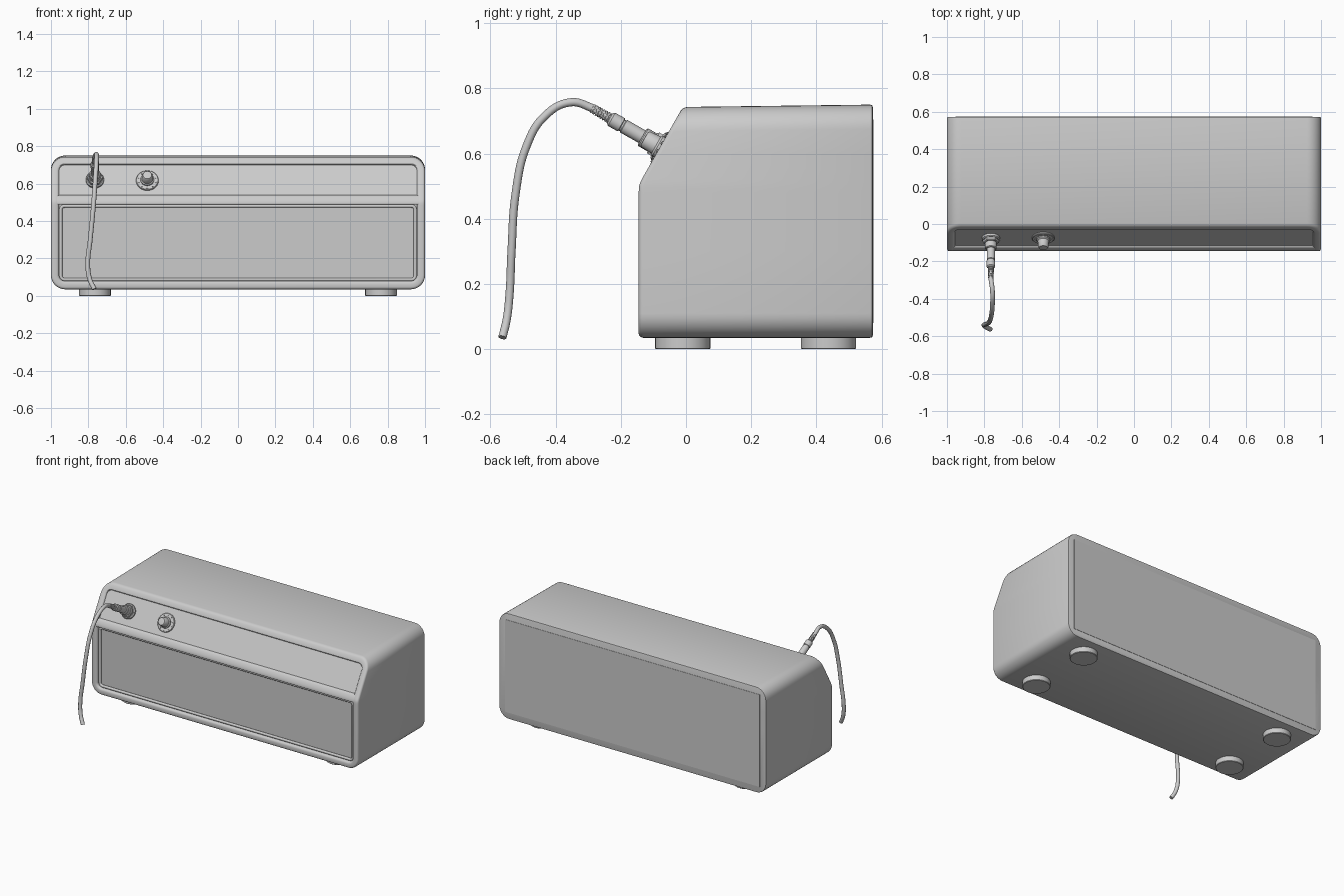
import bpy, bmesh
from math import pi, sin, cos, exp, log
from mathutils import Vector

if "Cube" in bpy.data.objects:
    bpy.data.objects.remove(bpy.data.objects["Cube"])

NORMAL = Vector((0, -0.869, 0.494))          # outward direction of the sloped panel
TILT = NORMAL.to_track_quat('Z', 'Y')


def front_y(z):
    """Front surface: vertical below z=0.505, leaning back above, softly blended."""
    return -0.145 + 0.568 * 0.006 * log(1 + exp((z - 0.505) / 0.006))


def finish(name, bm, loc=(0, 0, 0), tilt=False):
    bmesh.ops.recalc_face_normals(bm, faces=bm.faces)
    me = bpy.data.meshes.new(name)
    bm.to_mesh(me)
    bm.free()
    ob = bpy.data.objects.new(name, me)
    bpy.context.collection.objects.link(ob)
    ob.location = loc
    if tilt:
        ob.rotation_mode = 'QUATERNION'
        ob.rotation_quaternion = TILT
    return ob


def rounded_rect(hw, z0, z1, r, seg=8, zs=()):
    """Counter-clockwise (x, z) outline; zs adds points along the upright sides."""
    pts = []
    for cx, cz, a0 in ((hw - r, z0 + r, -pi / 2), (hw - r, z1 - r, 0),
                       (r - hw, z1 - r, pi / 2), (r - hw, z0 + r, pi)):
        pts += [(cx + r * cos(a0 + pi / 2 * i / seg), cz + r * sin(a0 + pi / 2 * i / seg))
                for i in range(seg + 1)]
        if a0 == -pi / 2:
            pts += [(hw, z) for z in zs]
        elif a0 == pi / 2:
            pts += [(-hw, z) for z in reversed(zs)]
    return pts


def bridge(bm, rings):
    for a, b in zip(rings, rings[1:]):
        n = len(a)
        for i in range(n):
            bm.faces.new((a[i], a[(i + 1) % n], b[(i + 1) % n], b[i]))


def lathe(name, profile, seg, loc, tilt=True):
    """Closed turned solid from (radius, height) pairs."""
    bm = bmesh.new()
    rings = [[bm.verts.new((r * cos(2 * pi * i / seg), r * sin(2 * pi * i / seg), h))
              for i in range(seg)] for r, h in profile]
    bridge(bm, rings)
    bm.faces.new(rings[0])
    bm.faces.new(rings[-1])
    return finish(name, bm, loc, tilt)


def prism(name, profile, hw):
    """Extrude a (y, z) profile across x."""
    bm = bmesh.new()
    rings = [[bm.verts.new((x, y, z)) for y, z in profile] for x in (-hw, hw)]
    bridge(bm, rings)
    bm.faces.new(rings[0])
    bm.faces.new(rings[1])
    return finish(name, bm)


def tube(name, pts, radius, cyclic=False, smooth=False):
    cu = bpy.data.curves.new(name, 'CURVE')
    cu.dimensions = '3D'
    cu.bevel_depth = radius
    cu.bevel_resolution = 4
    cu.use_fill_caps = True
    sp = cu.splines.new('BEZIER' if smooth else 'POLY')
    if smooth:
        sp.bezier_points.add(len(pts) - 1)
        for bp, p in zip(sp.bezier_points, pts):
            bp.co = p
            bp.handle_left_type = bp.handle_right_type = 'AUTO'
    else:
        sp.points.add(len(pts) - 1)
        for sp_p, p in zip(sp.points, pts):
            sp_p.co = (*p, 1)
    sp.use_cyclic_u = cyclic
    ob = bpy.data.objects.new(name, cu)
    bpy.context.collection.objects.link(ob)


# Cabinet: rounded box lofted from the back to a rolled rim that follows the front profile
SIDE_Z = [0.3] + [0.48 + 0.006 * i for i in range(10)] + [0.6]


def cabinet_outline(inset, top):
    return rounded_rect(1 - inset, 0.035 + inset, top - inset, 0.075 - inset, 8, SIDE_Z)


bm = bmesh.new()
rings = []
for inset, y in ((0.008, 0.573), (0.002, 0.571), (0, 0.564)):
    rings.append([bm.verts.new((x, y, z)) for x, z in cabinet_outline(inset, 0.75)])
for inset, depth in ((0, 0.014), (0.002, 0.007), (0.006, 0.002), (0.012, 0), (0.030, 0),
                     (0.037, 0.002), (0.042, 0.007), (0.044, 0.014), (0.044, 0.05)):
    rings.append([bm.verts.new((x, front_y(z) + depth, z))
                  for x, z in cabinet_outline(inset, 0.743)])
bridge(bm, rings)
bm.faces.new(rings[0])
finish("cabinet", bm)

# Back panel, almost flush
prism("back_panel", [(0.56, 0.08), (0.575, 0.08), (0.575, 0.705), (0.56, 0.705)], 0.955)

# Sloped control panel, divider rail and recessed front grille
prism("control_panel", [(front_y(0.52) + 0.012, 0.52), (front_y(0.715) + 0.012, 0.715),
                        (0.05, 0.715), (0.05, 0.52)], 0.96)
rail = [(-0.10, 0.487), (-0.137, 0.487), (-0.142, 0.489)]
rail += [(front_y(z) + 0.0006, z) for z in (0.494, 0.498, 0.502, 0.506, 0.51, 0.516, 0.53)]
rail += [(front_y(0.536) + 0.004, 0.536), (front_y(0.538) + 0.012, 0.538), (-0.08, 0.538)]
prism("divider_rail", rail, 0.968)
prism("grille_panel", [(-0.118, 0.07), (-0.118, 0.50), (-0.10, 0.50), (-0.10, 0.07)], 0.965)
tube("grille_piping", [(x, -0.122, z) for x, z in rounded_rect(0.948, 0.087, 0.48, 0.02, 5)],
     0.009, cyclic=True)

# Feet
for x in (-0.765, 0.765):
    for y, label in ((-0.01, "front"), (0.437, "back")):
        side = "left" if x < 0 else "right"
        lathe(f"{label}_{side}_foot", [(0.082, 0), (0.085, 0.003), (0.085, 0.04)], 32,
              (x, y, 0), tilt=False)

# Control knob with dial plate and tick dots
knob = Vector((-0.485, front_y(0.615) + 0.010, 0.615))
lathe("dial_plate", [(0.06, 0), (0.06, 0.006), (0.057, 0.009)], 40, knob)
lathe("knob", [(0.036, 0.005), (0.036, 0.016), (0.030, 0.022), (0.027, 0.058),
               (0.023, 0.063), (0.008, 0.064)], 24, knob)
for i in range(10):
    a = 2 * pi * (i + 0.5) / 10
    lathe("dial_dot", [(0.005, 0.006), (0.005, 0.012)], 8,
          knob + TILT @ Vector((0.048 * cos(a), 0.048 * sin(a), 0)))

# Input jack and plug
jack = Vector((-0.765, front_y(0.617) + 0.008, 0.617))
lathe("jack_washer", [(0.048, 0), (0.048, 0.012), (0.042, 0.017)], 32, jack)
lathe("jack_nut", [(0.043, 0.012), (0.043, 0.030), (0.039, 0.034)], 6, jack)
lathe("jack_collar", [(0.031, 0.03), (0.031, 0.066), (0.027, 0.07)], 24, jack)
lathe("plug_barrel", [(0.022, 0.06), (0.022, 0.135), (0.019, 0.137), (0.019, 0.142),
                      (0.023, 0.144), (0.023, 0.178), (0.018, 0.184)], 24, jack)
boot = []
for i in range(8):
    h, r = 0.182 + 0.0085 * i, 0.0165 - 0.0003 * i
    boot += [(r, h), (r, h + 0.005), (r - 0.003, h + 0.0055), (r - 0.003, h + 0.008)]
lathe("plug_strain_relief", boot, 20, jack)

# Cable
tube("cable", [jack + NORMAL * 0.2, jack + NORMAL * 0.25, (-0.757, -0.355, 0.757),
               (-0.757, -0.435, 0.713), (-0.763, -0.49, 0.62), (-0.773, -0.522, 0.48),
               (-0.79, -0.535, 0.3), (-0.803, -0.541, 0.17), (-0.793, -0.55, 0.09),
               (-0.768, -0.563, 0.036)], 0.0125, smooth=True)

# Smooth shading with crisp edges
bpy.ops.object.select_all(action='DESELECT')
for ob in bpy.context.scene.objects:
    if ob.type == 'MESH':
        ob.select_set(True)
        bpy.context.view_layer.objects.active = ob
bpy.ops.object.shade_smooth_by_angle(angle=0.6)
